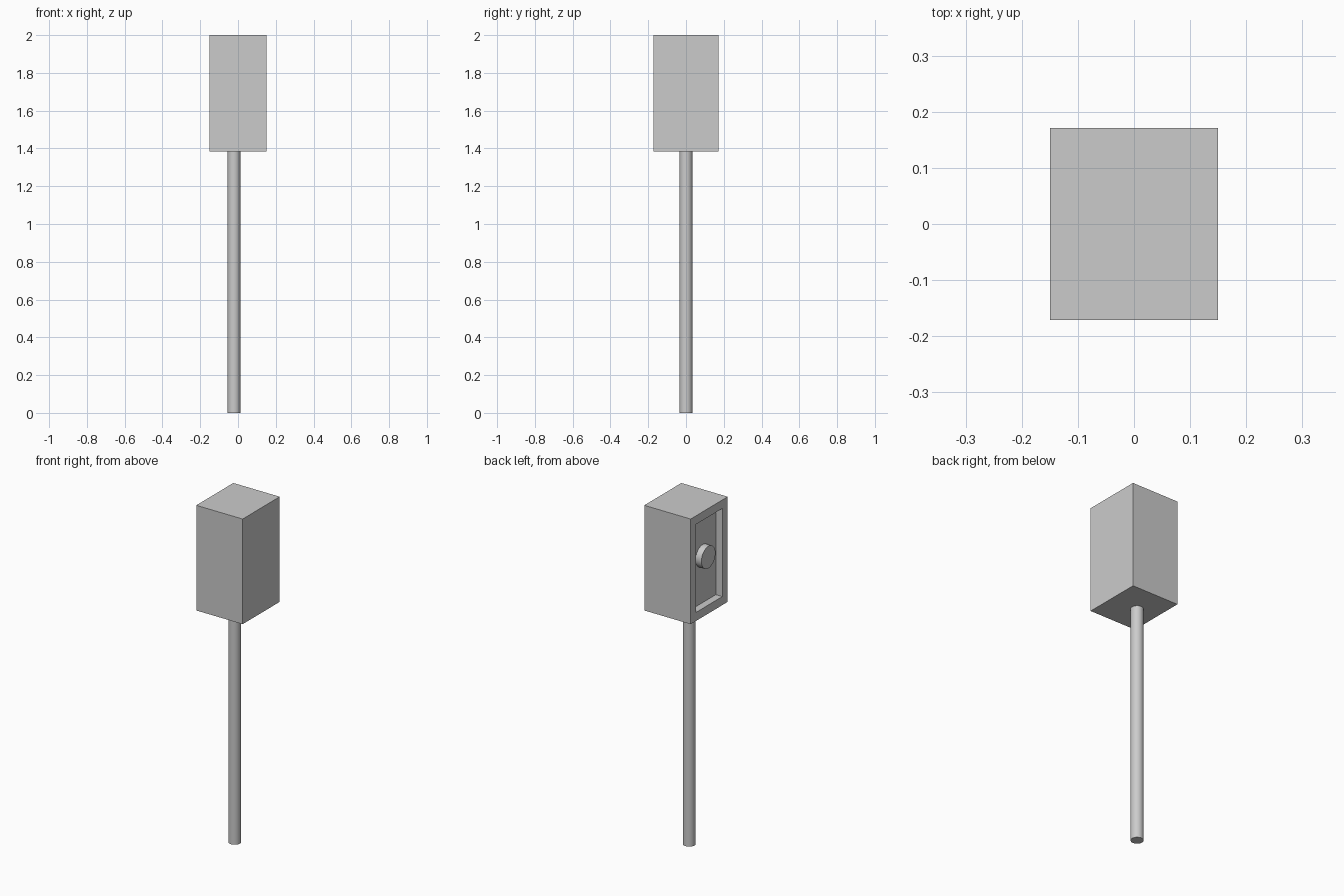
import bpy, bmesh, math
from mathutils import Vector

if "Cube" in bpy.data.objects:
    bpy.data.objects.remove(bpy.data.objects["Cube"])

BOTTOM, TOP = 1.385, 2.0
HX, HY = 0.15, 0.171
RECESS = 0.042


def cylinder(name, radius, length, center, rotation=(0, 0, 0), sides=32):
    bpy.ops.mesh.primitive_cylinder_add(vertices=sides, radius=radius, depth=length,
                                        location=center, rotation=rotation)
    ob = bpy.context.object
    ob.name = name
    bpy.ops.object.shade_smooth_by_angle(angle=math.radians(30))
    return ob


# Box housing with a recessed panel in its -x face
bm = bmesh.new()
bmesh.ops.create_cube(bm, size=1)
bmesh.ops.scale(bm, vec=(2 * HX, 2 * HY, TOP - BOTTOM), verts=bm.verts)
bmesh.ops.translate(bm, vec=(0, 0, (TOP + BOTTOM) / 2), verts=bm.verts)
bm.normal_update()
panel = min(bm.faces, key=lambda f: f.calc_center_median().x)
bmesh.ops.inset_region(bm, faces=[panel], thickness=0.05, use_even_offset=True)
walls = bmesh.ops.extrude_discrete_faces(bm, faces=[panel])
bmesh.ops.translate(bm, vec=Vector((RECESS, 0, 0)), verts=walls["faces"][0].verts)
bmesh.ops.recalc_face_normals(bm, faces=bm.faces)
mesh = bpy.data.meshes.new("housing")
bm.to_mesh(mesh)
bm.free()
housing = bpy.data.objects.new("housing", mesh)
bpy.context.collection.objects.link(housing)

# Round knob on the recessed panel, just inside the rim
knob_len = 0.037
cylinder("knob", 0.065, knob_len, (-HX + RECESS - knob_len / 2, 0, 1.71),
         (0, math.pi / 2, 0))

# Support pole, slightly towards the panel side
cylinder("pole", 0.034, BOTTOM, (-0.021, 0, BOTTOM / 2))
